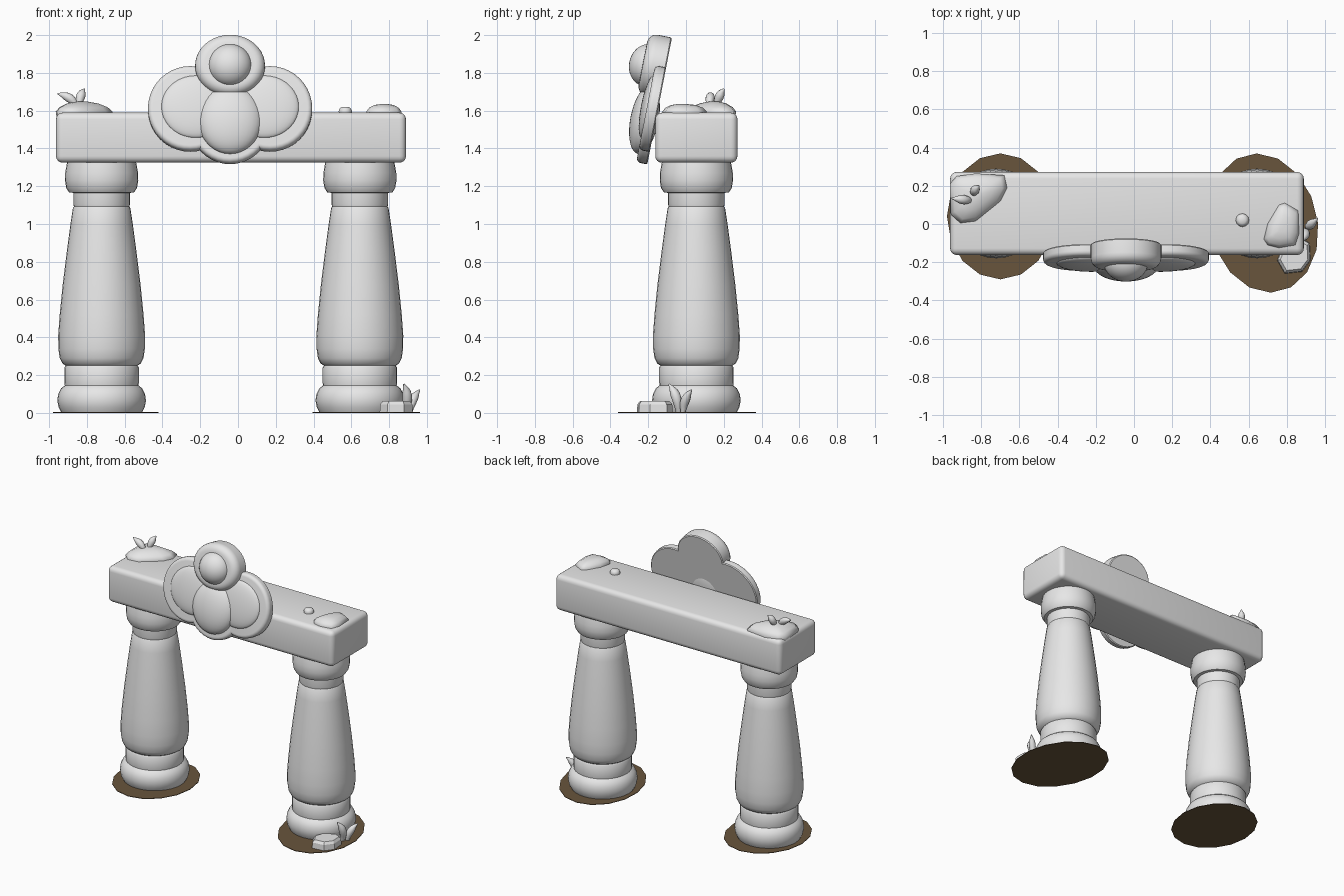
import bpy, bmesh, math
from mathutils import Matrix, Vector

if "Cube" in bpy.data.objects:
    bpy.data.objects.remove(bpy.data.objects["Cube"], do_unlink=True)


def material(name, color):
    m = bpy.data.materials.new(name)
    m.use_nodes = True
    m.diffuse_color = color
    m.node_tree.nodes["Principled BSDF"].inputs["Base Color"].default_value = color
    return m


STONE = material("stone grey", (0.8, 0.8, 0.8, 1))
EARTH = material("earth brown", (0.14, 0.09, 0.045, 1))


def finish(name, bm, mat=STONE, angle=35):
    """Turn a bmesh into a named object; angle=0 keeps it flat."""
    bmesh.ops.recalc_face_normals(bm, faces=bm.faces)
    mesh = bpy.data.meshes.new(name)
    bm.to_mesh(mesh)
    bm.free()
    mesh.materials.append(mat)
    ob = bpy.data.objects.new(name, mesh)
    bpy.context.collection.objects.link(ob)
    if angle:
        bpy.ops.object.select_all(action='DESELECT')
        ob.select_set(True)
        bpy.context.view_layer.objects.active = ob
        bpy.ops.object.shade_smooth_by_angle(angle=math.radians(angle))
    return ob


def loft(bm, rings):
    """Skin between rings of points and cap both ends."""
    loops = [[bm.verts.new(p) for p in ring] for ring in rings]
    for a, b in zip(loops, loops[1:]):
        for i in range(len(a)):
            j = (i + 1) % len(a)
            bm.faces.new((a[i], a[j], b[j], b[i]))
    bm.faces.new(loops[0])
    bm.faces.new(loops[-1])


def circle(cx, cy, rx, ry, z, n=32):
    return [(cx + rx * math.cos(t), cy + ry * math.sin(t), z)
            for t in (2 * math.pi * i / n for i in range(n))]


# Columns: one turned profile (radius, height)
PROFILE = [(.215, .005), (.228, .03), (.235, .065), (.23, .1), (.215, .13), (.195, .145),
           (.197, .16), (.197, .24), (.19, .25), (.208, .262), (.222, .29), (.229, .34),
           (.23, .41), (.222, .52), (.206, .68), (.185, .85), (.165, 1.0), (.152, 1.085),
           (.147, 1.092), (.15, 1.105), (.15, 1.165), (.172, 1.167), (.187, 1.19),
           (.194, 1.23), (.193, 1.27), (.186, 1.31), (.18, 1.34)]
for side, x in (("right", -.722), ("left", .645)):
    bm = bmesh.new()
    loft(bm, [circle(x, .055, r, r, z) for r, z in PROFILE])
    finish(side + "_column", bm)

# Flat earth patches under the columns
for side, cx, cy, rx, ry, shear in (("right", -.7, .04, .28, .33, 0), ("left", .68, .005, .285, .365, .1)):
    bm = bmesh.new()
    rings = [[(x - shear * y, y, z) for x, y, z in circle(cx, cy, rx, ry, z, 16)] for z in (0, .004)]
    loft(bm, rings)
    finish(side + "_earth_patch", bm, EARTH, 0)

# Cross beam with rounded edges
bm = bmesh.new()
bmesh.ops.create_cube(bm, size=1, matrix=Matrix.Translation((-.037, .055, 1.457)) @ Matrix.Diagonal((1.853, .435, .265, 1)))
bmesh.ops.bevel(bm, geom=bm.edges[:], offset=.035, segments=4, profile=.5, affect='EDGES')
finish("cross_beam", bm, angle=40)

# Crest frame: leans back, local z runs up the plate, local -y faces forward
CREST = Matrix.Translation((-.042, -.2, 1.34)) @ Matrix.Rotation(math.radians(-11), 4, 'X')


def crest_disc(name, x, h, rx, rz, thick, round_):
    bm = bmesh.new()
    steps = [math.pi / 2 * i / 5 for i in range(6)]
    sections = [(0, .006), (.006, 0)] + [(thick - round_ * (1 - math.sin(t)), round_ * (1 - math.cos(t))) for t in steps]
    loft(bm, [[(px, -d, pz) for px, pz, _ in circle(x, h, rx - inset, rz - inset, 0, 40)]
              for d, inset in sections])
    bm.transform(CREST)
    finish(name, bm)


def crest_dome(name, x, depth, h, radii):
    bm = bmesh.new()
    bmesh.ops.create_uvsphere(bm, u_segments=32, v_segments=18, radius=1)
    bm.transform(CREST @ Matrix.Translation((x, -depth, h)) @ Matrix.Diagonal((*radii, 1)))
    finish(name, bm, angle=60)


for side, s in (("right", -1), ("left", 1)):
    crest_disc(side + "_crest_lobe", s * .211, .27, .224, .228, .06, .025)
    crest_dome(side + "_crest_pad", s * .182, .057, .275, (.183, .035, .168))
crest_disc("lower_crest_lobe", 0, .21, .22, .235, .06, .025)
crest_dome("crest_bulb", 0, .06, .205, (.168, .075, .185))
crest_disc("crest_ring", 0, .494, .185, .165, .125, .05)
crest_dome("crest_ball", 0, .1, .49, (.115, .097, .113))


def mound(name, outline, sections, angle):
    """Stack scaled copies of an outline: sections are (scale, height)."""
    bm = bmesh.new()
    n = len(outline)
    cx, cy = (sum(p[k] for p in outline) / n for k in (0, 1))
    loft(bm, [[(cx + (x - cx) * s, cy + (y - cy) * s, z) for x, y in outline] for s, z in sections])
    finish(name, bm, angle=angle)


# Moss mounds on the beam, pebble, and the ground rock
mound("right_moss", [(-.965, .21), (-.93, .25), (-.83, .265), (-.68, .255), (-.665, .19),
                     (-.7, .12), (-.83, .015), (-.91, .005), (-.96, .05)],
      [(.97, 1.57), (1, 1.595), (.85, 1.618), (.55, 1.638), (.2, 1.648)], 60)
mound("left_moss", [(.68, -.08), (.7, 0), (.76, .1), (.79, .11), (.86, .07), (.865, -.05),
                    (.845, -.11), (.76, -.125), (.7, -.11)],
      [(.97, 1.57), (1, 1.595), (.85, 1.615), (.55, 1.63), (.2, 1.635)], 60)
mound("pebble", [p[:2] for p in circle(.568, .02, .035, .035, 0, 12)],
      [(.95, 1.58), (1, 1.598), (.85, 1.612), (.5, 1.62)], 60)
mound("ground_rock", [(.75, -.19), (.78, -.12), (.87, -.07), (.92, -.1), (.925, -.19),
                      (.88, -.25), (.79, -.26)],
      [(1, .003), (.97, .045), (.82, .063)], 0)


def sprout(name, points, radius):
    """Tapered curved leaf along three points."""
    a, b, c = (Vector(p) for p in points)
    widths = (.6, .75, .9, 1, 1, .85, .5, .15)
    bm = bmesh.new()
    rings = []
    for i, w in enumerate(widths):
        t = i / (len(widths) - 1)
        p = a * (1 - t) ** 2 + b * 2 * t * (1 - t) + c * t * t
        q = ((b - a) * (1 - t) + (c - b) * t).to_track_quat('Z', 'Y')
        rings.append([p + q @ Vector(v) for v in circle(0, 0, radius * w, radius * w, 0, 10)])
    loft(bm, rings)
    finish(name, bm, angle=60)


sprout("beam_sprout_outer", [(-.86, .125, 1.63), (-.88, .125, 1.675), (-.955, .135, 1.69)], .024)
sprout("beam_sprout_inner", [(-.84, .16, 1.63), (-.84, .175, 1.68), (-.812, .2, 1.715)], .024)
sprout("ground_sprout_tall", [(.885, -.04, .005), (.91, -.04, .09), (.878, -.09, .152)], .026)
sprout("ground_sprout_short", [(.91, -.015, .005), (.915, -.015, .07), (.962, .03, .122)], .024)
